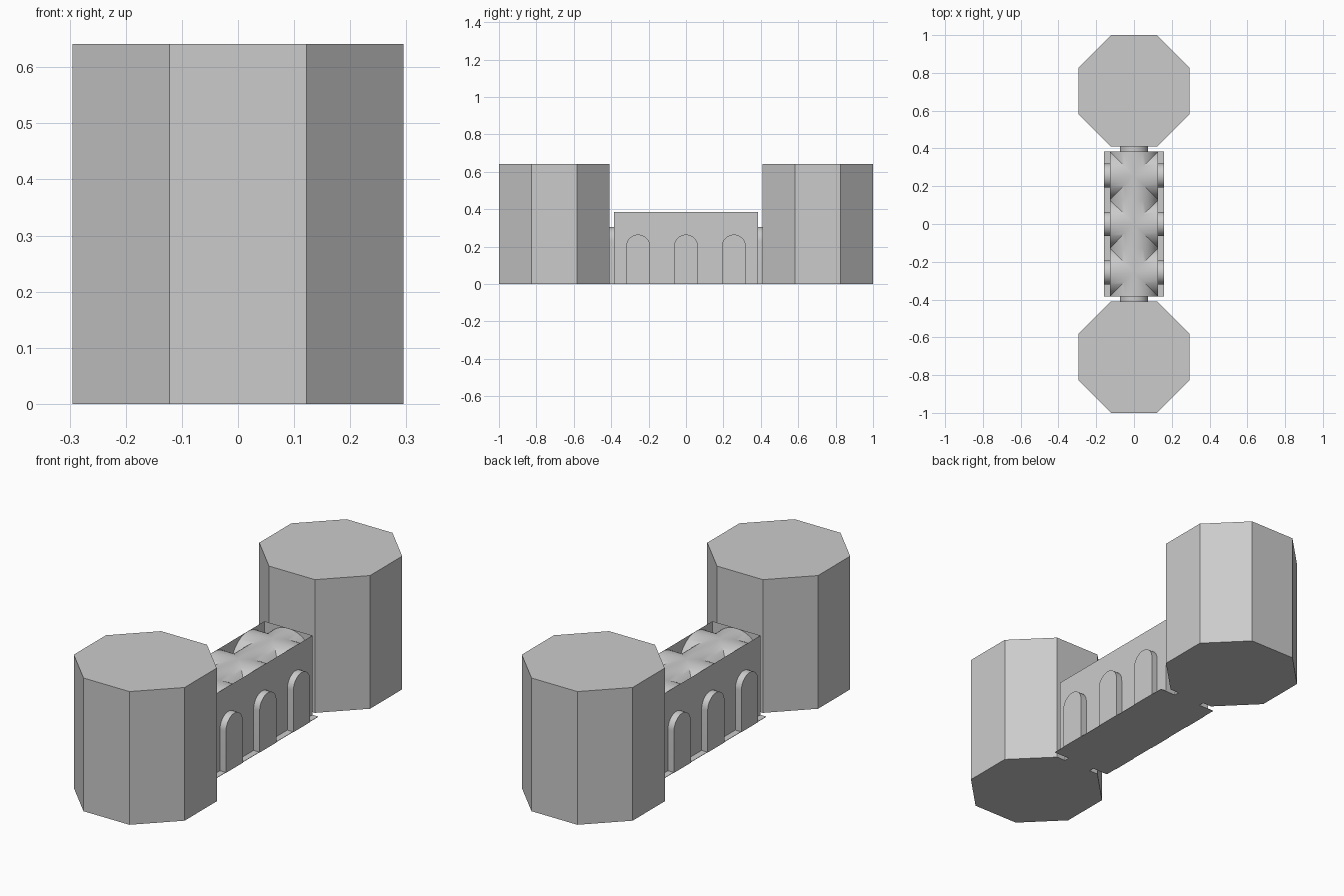
import bpy, bmesh, math
from mathutils import Matrix, Vector

if "Cube" in bpy.data.objects:
    bpy.data.objects.remove(bpy.data.objects["Cube"])

R = 0.128           # half bay width, also vault radius
WALL_TOP = 3 * R


def finish(name, bm, smooth=False):
    bmesh.ops.remove_doubles(bm, verts=bm.verts, dist=1e-5)
    bmesh.ops.recalc_face_normals(bm, faces=bm.faces)
    me = bpy.data.meshes.new(name)
    bm.to_mesh(me)
    bm.free()
    ob = bpy.data.objects.new(name, me)
    bpy.context.collection.objects.link(ob)
    if smooth:
        bpy.ops.object.select_all(action='DESELECT')
        ob.select_set(True)
        bpy.context.view_layer.objects.active = ob
        bpy.ops.object.shade_smooth_by_angle(angle=math.radians(30))
    return ob


def box(name, sx, sy, sz, open_ends=False):
    bm = bmesh.new()
    bmesh.ops.create_cube(bm, size=1, matrix=Matrix.Translation((0, 0, sz / 2))
                          @ Matrix.Diagonal((sx, sy, sz, 1)))
    if open_ends:
        bm.normal_update()
        bmesh.ops.delete(bm, geom=[f for f in bm.faces if abs(f.normal.z) > 0.5],
                         context='FACES_ONLY')
    return finish(name, bm)


def arch(name, half, top, start, end, side, angle):
    """Round-topped block running outwards from start to end, turned about z."""
    spring = top - half
    pts = [(-half, 0)] + [(-half * math.cos(math.pi * i / 24),
                           spring + half * math.sin(math.pi * i / 24))
                          for i in range(25)] + [(half, 0)]
    bm = bmesh.new()
    face = bm.faces.new([bm.verts.new((start, y, z)) for y, z in pts])
    out = bmesh.ops.extrude_face_region(bm, geom=[face], use_keep_orig=True)
    moved = [g for g in out['geom'] if isinstance(g, bmesh.types.BMVert)]
    bmesh.ops.translate(bm, verts=moved, vec=(end - start, 0, 0))
    bmesh.ops.rotate(bm, verts=bm.verts, cent=(0, 0, 0),
                     matrix=Matrix.Rotation(angle, 3, 'Z'))
    bmesh.ops.translate(bm, verts=bm.verts, vec=(0, side, 0))
    return finish(name, bm, True)


# Octagonal end towers
for label, s in (("front", -1), ("back", 1)):
    bm = bmesh.new()
    rad = 0.295 / math.cos(math.pi / 8)
    bmesh.ops.create_cone(bm, cap_ends=True, segments=8, radius1=rad, radius2=rad,
                          depth=0.641, matrix=Matrix.Translation((0, s * 0.705, 0.3205))
                          @ Matrix.Rotation(math.pi / 8, 4, 'Z'))
    finish(label + "_tower", bm)
    # Arched passage between hall and tower
    arch(label + "_passage", 0.075, 0.305, 3 * R - 0.005, 0.415, 0, s * math.pi / 2)

# Hall walls and floor
box("hall_walls", 2 * R, 6 * R, WALL_TOP, True)
box("hall_floor", 0.316, 6 * R, 0.002)

# Groin vault: each square bay is four barrel ribbons meeting on the diagonals
bm = bmesh.new()
N = 24
for bay in (-1, 0, 1):
    for q in range(4):
        turn = Matrix.Rotation(q * math.pi / 2, 3, 'Z')
        prev = None
        for i in range(N + 1):
            a = math.pi * i / N
            x, z = R * math.cos(a), 2 * R + R * math.sin(a)
            pair = [bm.verts.new(turn @ Vector((x, y, z)) + Vector((0, bay * 2 * R, 0)))
                    for y in (abs(x), R)]
            if prev:
                bm.faces.new((prev[0], prev[1], pair[1], pair[0]))
            prev = pair
vault = finish("groin_vault", bm, True)

# Arched side bays standing out from both long walls
for bay in (-1, 0, 1):
    for label, ang in (("right", 0), ("left", math.pi)):
        arch(f"{label}_arch_{bay + 2}", R / 2, 0.264, R - 0.005, 0.16, bay * 2 * R, ang)
